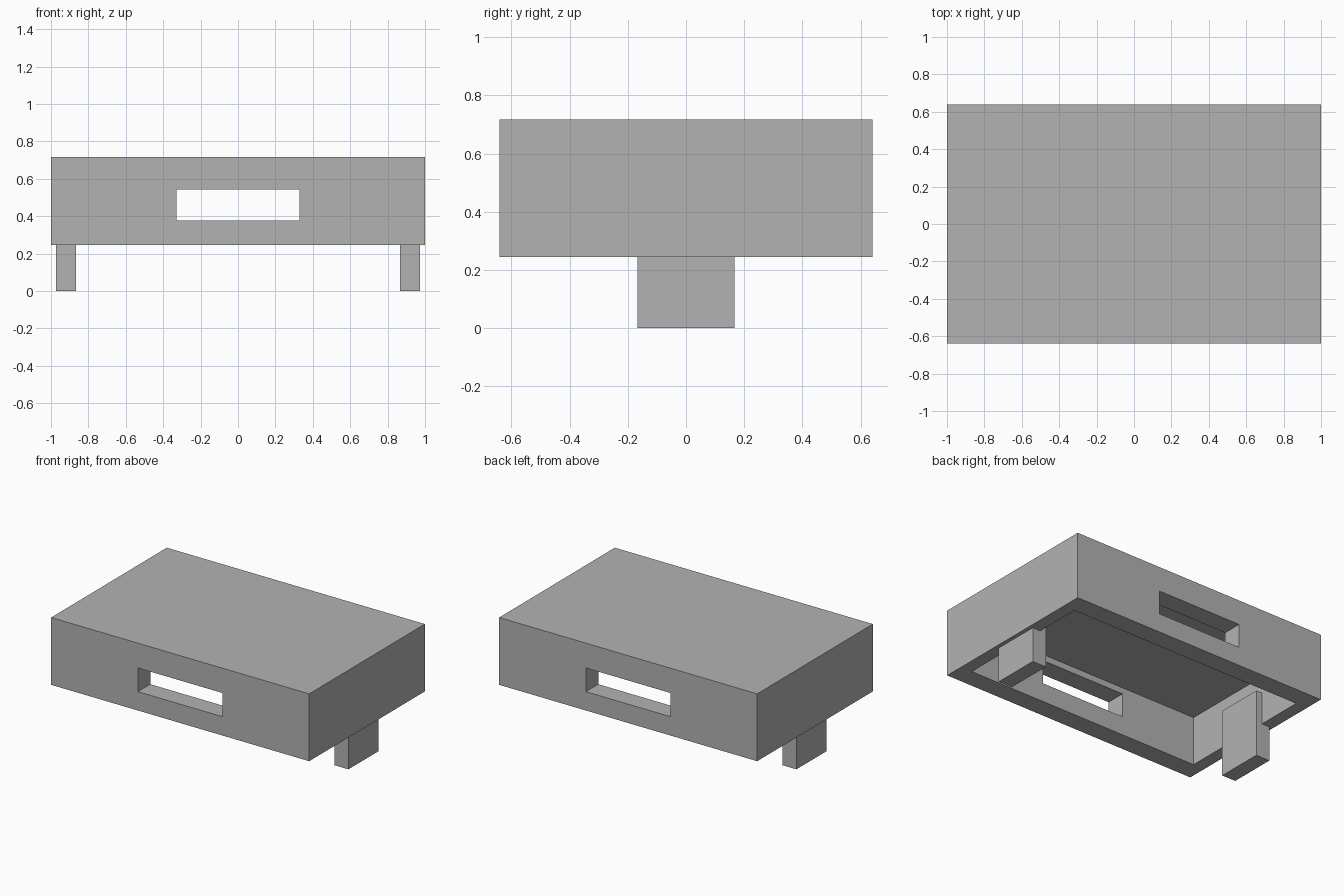
import bpy
import bmesh
from mathutils import Vector

cube = bpy.data.objects.get("Cube")
if cube:
    bpy.data.objects.remove(cube, do_unlink=True)

grey = bpy.data.materials.new("plain_grey")
grey.use_nodes = True
colour = (0.45, 0.45, 0.45, 1)
grey.diffuse_color = colour
grey.node_tree.nodes["Principled BSDF"].inputs["Base Color"].default_value = colour


def box(name, low, high):
    """Axis-aligned box between two opposite corners."""
    low, high = Vector(low), Vector(high)
    bm = bmesh.new()
    bmesh.ops.create_cube(bm, size=1)
    bmesh.ops.scale(bm, vec=high - low, verts=bm.verts)
    bmesh.ops.translate(bm, vec=(low + high) / 2, verts=bm.verts)
    mesh = bpy.data.meshes.new(name)
    bm.to_mesh(mesh)
    bm.free()
    mesh.materials.append(grey)
    obj = bpy.data.objects.new(name, mesh)
    bpy.context.collection.objects.link(obj)
    return obj


def cut(target, cutter):
    cutter.hide_render = True
    cutter.hide_set(True)
    mod = target.modifiers.new(cutter.name, "BOOLEAN")
    mod.operation = "DIFFERENCE"
    mod.solver = "EXACT"
    mod.object = cutter
    bpy.context.view_layer.objects.active = target
    bpy.ops.object.modifier_apply(modifier=mod.name)
    bpy.data.objects.remove(cutter, do_unlink=True)


BOTTOM, TOP = 0.245, 0.717
HALF_DEPTH = 0.64
WALL_X, WALL_Y, CEILING = 0.088, 0.137, 0.587

# Table body: a thick shell, open underneath
body = box("table_body", (-1, -HALF_DEPTH, BOTTOM), (1, HALF_DEPTH, TOP))
inner_x, inner_y = 1 - WALL_X, HALF_DEPTH - WALL_Y
cut(body, box("cavity_cutter", (-inner_x, -inner_y, 0), (inner_x, inner_y, CEILING)))

# Slot through the front and back walls
cut(body, box("slot_cutter", (-0.328, -1, 0.377), (0.328, 1, 0.543)))

# Legs: broad blocks that run up inside the end walls
for side, name in ((-1, "right_leg"), (1, "left_leg")):
    xs = sorted((side * 0.866, side * 0.973))
    box(name, (xs[0], -0.167, 0), (xs[1], 0.167, 0.47))
